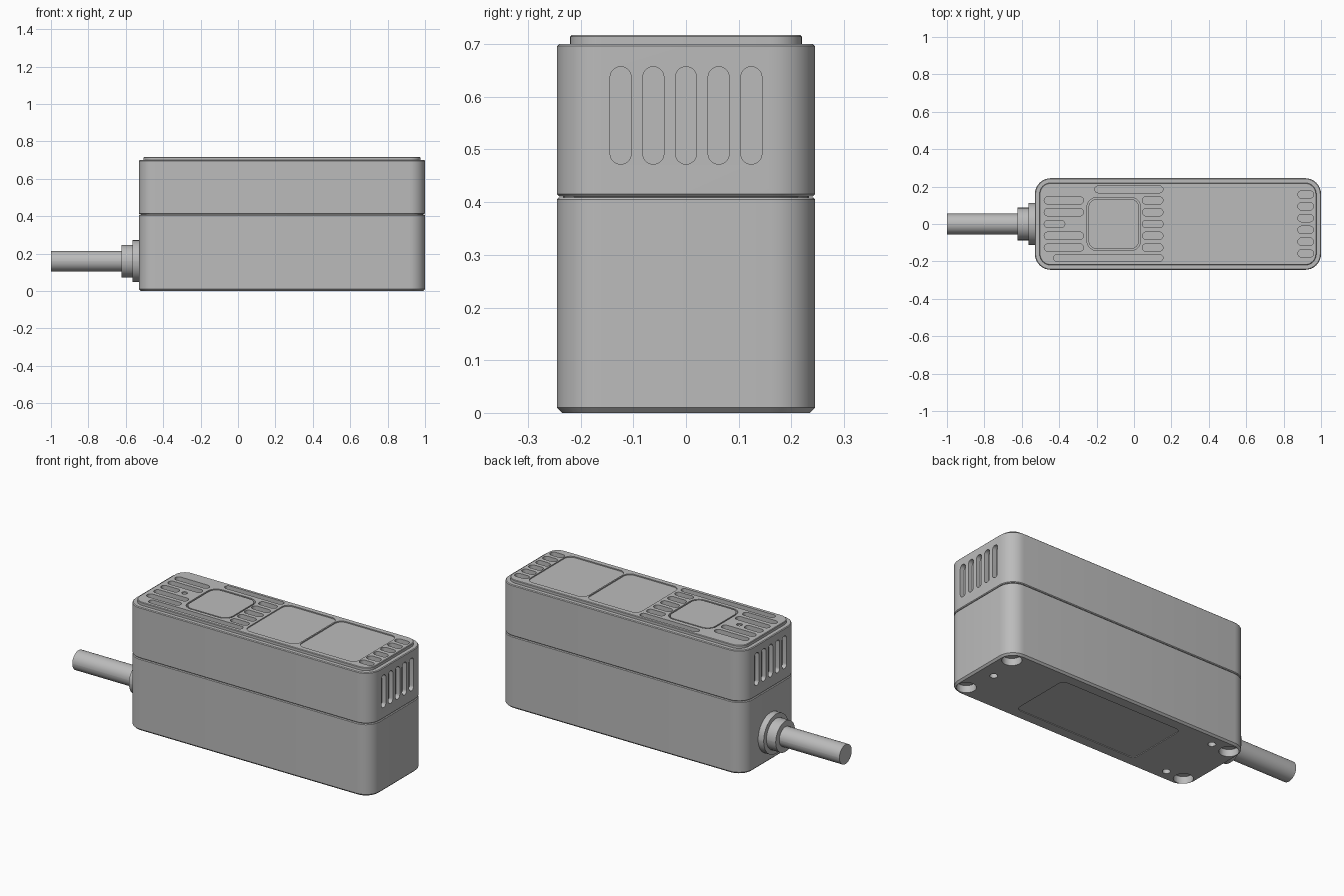
import bpy, bmesh, math

cube = bpy.data.objects.get("Cube")
if cube:
    bpy.data.objects.remove(cube)

grey = bpy.data.materials.new("light_grey")
grey.use_nodes = True
GREY = (0.5, 0.5, 0.5, 1)
grey.diffuse_color = GREY
grey.node_tree.nodes["Principled BSDF"].inputs["Base Color"].default_value = GREY

CX = 0.235          # centre of the case along x
HALF_X, HALF_Y = 0.765, 0.245


def outline(u0, u1, v0, v1, r, seg=8):
    """Rounded rectangle, counter-clockwise."""
    pts = []
    corners = ((u1 - r, v1 - r), (u0 + r, v1 - r), (u0 + r, v0 + r), (u1 - r, v0 + r))
    for q, (cu, cv) in enumerate(corners):
        for i in range(seg + 1):
            a = math.pi / 2 * (q + i / seg)
            pts.append((cu + r * math.cos(a), cv + r * math.sin(a)))
    return pts


def loft(bm, rings, along_x=False):
    """Skin (outline, height) rings into a closed solid."""
    loops = [[bm.verts.new((w, u, v) if along_x else (u, v, w)) for u, v in pts]
             for pts, w in rings]
    for a, b in zip(loops, loops[1:]):
        for i in range(len(a)):
            j = (i + 1) % len(a)
            bm.faces.new((a[i], a[j], b[j], b[i]))
    bm.faces.new(loops[0][::-1])
    bm.faces.new(loops[-1])


def prism(bm, rect, r, w0, w1, along_x=False):
    pts = outline(*rect, r * 0.999)
    loft(bm, [(pts, w0), (pts, w1)], along_x)


def finish(name, bm):
    bmesh.ops.remove_doubles(bm, verts=bm.verts, dist=1e-6)
    bmesh.ops.recalc_face_normals(bm, faces=bm.faces)
    mesh = bpy.data.meshes.new(name)
    bm.to_mesh(mesh)
    bm.free()
    mesh.materials.append(grey)
    obj = bpy.data.objects.new(name, mesh)
    bpy.context.collection.objects.link(obj)
    return obj


def smooth(obj):
    bpy.ops.object.select_all(action='DESELECT')
    obj.select_set(True)
    bpy.context.view_layer.objects.active = obj
    bpy.ops.object.shade_smooth_by_angle(angle=math.radians(30))


def case(name, steps):
    """Case part from (inset, z) steps around the footprint."""
    bm = bmesh.new()
    loft(bm, [(outline(CX - HALF_X + d, CX + HALF_X - d, -HALF_Y + d, HALF_Y - d, 0.085 - d), z)
              for d, z in steps])
    return finish(name, bm)


def carve(obj, bm):
    cutter = finish(obj.name + "_cutter", bm)
    mod = obj.modifiers.new("carve", 'BOOLEAN')
    mod.operation, mod.solver, mod.object = 'DIFFERENCE', 'EXACT', cutter
    bpy.context.view_layer.objects.active = obj
    bpy.ops.object.modifier_apply(modifier=mod.name)
    bpy.data.objects.remove(cutter)
    smooth(obj)


# Case halves with a recessed seam between them
TOP = 0.717
lower = case("lower_case", [(0.01, 0), (0, 0.01), (0, 0.405), (0.004, 0.409)])
upper = case("upper_case", [(0.004, 0.411), (0, 0.415), (0, 0.696), (0.004, 0.70),
                            (0.025, 0.70), (0.025, 0.714), (0.028, TOP)])
smooth(case("seam_core", [(0.012, 0.39), (0.012, 0.43)]))

# Top vents, panels, button pocket and indicator
bm = bmesh.new()


def vent(x0, x1, y, half=0.02):
    prism(bm, (x0, x1, y - half, y + half), half, TOP - 0.03, TOP + 0.05)


PITCH = 0.063
for i in range(-2, 3):
    vent(-0.48, -0.37 if i == 0 else -0.27, i * PITCH)
    vent(0.045, 0.155, i * PITCH)
for i in range(6):
    vent(0.876, 0.96, (i - 2.5) * PITCH)
vent(-0.21, 0.155, 0.185, 0.018)
vent(-0.43, 0.155, -0.181, 0.018)
for x0, x1 in ((0.17, 0.496), (0.504, 0.868)):
    prism(bm, (x0, x1, -0.19, 0.19), 0.04, TOP - 0.006, TOP + 0.05)
prism(bm, (-0.252, 0.036, -0.142, 0.142), 0.055, TOP - 0.02, TOP + 0.05)
prism(bm, (-0.35, -0.32, -0.015, 0.015), 0.015, TOP - 0.008, TOP + 0.05)

# End vents on both ends
for x0, x1 in ((-0.56, -0.505), (0.975, 1.03)):
    for i in range(-2, 3):
        y = i * 0.062
        prism(bm, (y - 0.02, y + 0.02, 0.472, 0.657), 0.02, x0, x1, True)
carve(upper, bm)

# Button sitting in its pocket
bm = bmesh.new()
prism(bm, (-0.244, 0.028, -0.134, 0.134), 0.048, TOP - 0.025, TOP - 0.001)
smooth(finish("button", bm))

# Underside: foot sockets, screw holes and label recess
bm = bmesh.new()


def hole(x, y, r, depth):
    prism(bm, (x - r, x + r, y - r, y + r), r, -0.05, depth)


for y in (-0.175, 0.175):
    hole(-0.465, y, 0.05, 0.04)
    hole(0.935, y, 0.05, 0.04)
    hole(-0.355, y, 0.02, 0.04)
hole(0.905, 0, 0.02, 0.04)
prism(bm, (-0.15, 0.61, -0.18, 0.18), 0.03, -0.05, 0.004)
carve(lower, bm)

# Cable with stepped strain relief
for name, r, x0, x1 in (("cable", 0.055, -1, -0.55),
                        ("cable_collar", 0.087, -0.623, -0.55),
                        ("cable_flange", 0.112, -0.565, -0.52)):
    bm = bmesh.new()
    prism(bm, (-r, r, 0.16 - r, 0.16 + r), r, x0, x1, True)
    smooth(finish(name, bm))
